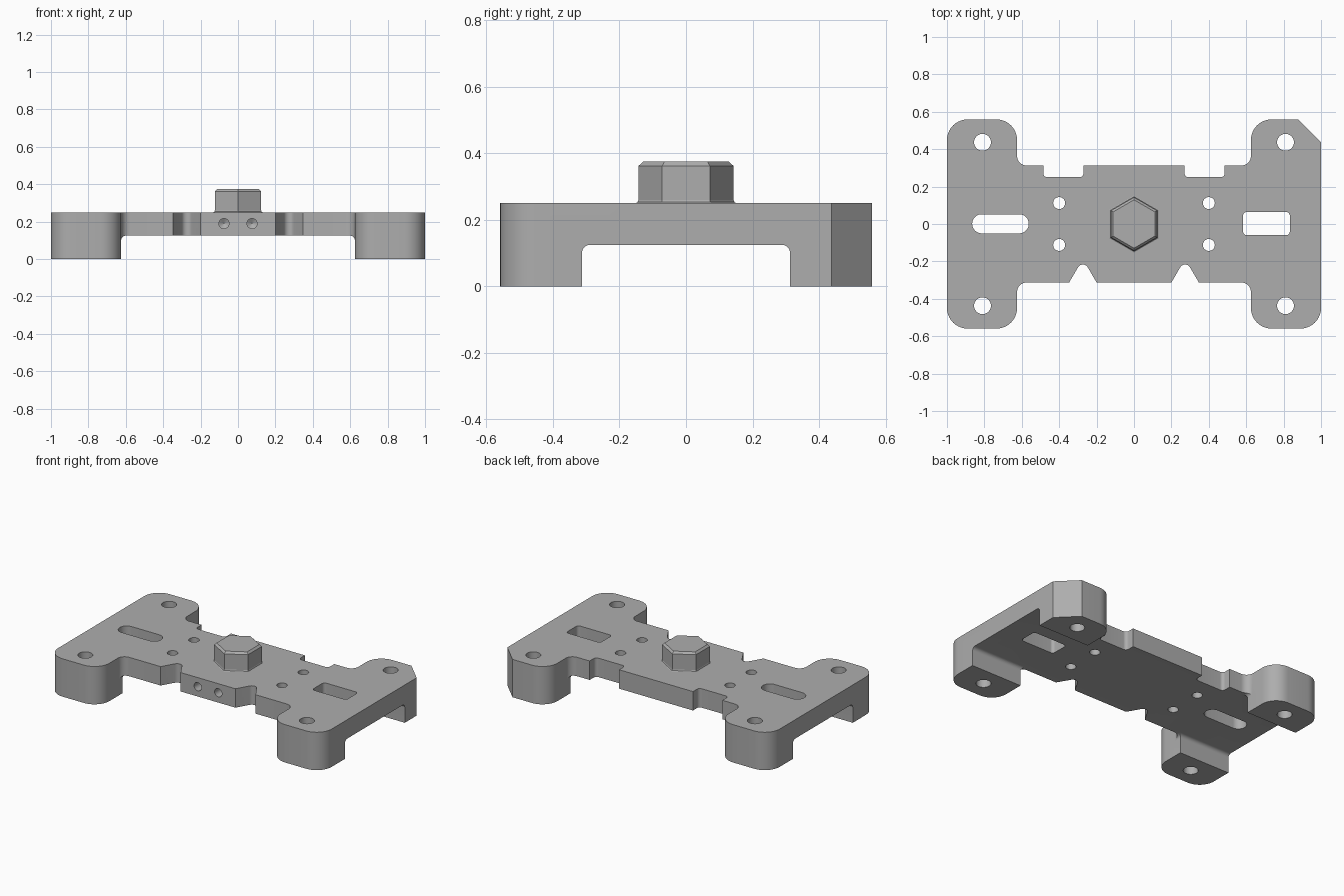
import bpy, bmesh, math
from mathutils import Vector, Matrix

cube = bpy.data.objects.get("Cube")
if cube:
    bpy.data.objects.remove(cube)

steel = bpy.data.materials.new("steel_grey")
grey = (0.42, 0.42, 0.42, 1)
steel.diffuse_color = grey
steel.use_nodes = True
steel.node_tree.nodes["Principled BSDF"].inputs["Base Color"].default_value = grey


def rounded(points, steps=10):
    """Outline from (x, y, radius) corners."""
    out = []
    for i, (x, y, r) in enumerate(points):
        p = Vector((x, y))
        if r == 0:
            out.append(p)
            continue
        a = (Vector(points[i - 1][:2]) - p).normalized()
        b = (Vector(points[(i + 1) % len(points)][:2]) - p).normalized()
        half = a.angle(b) / 2
        centre = p + (a + b).normalized() * (r / math.sin(half))
        start = p + a * (r / math.tan(half)) - centre
        end = p + b * (r / math.tan(half)) - centre
        sweep = start.angle_signed(end)
        for k in range(steps + 1):
            out.append(centre + Matrix.Rotation(-sweep * k / steps, 2) @ start)
    return out


def box(x0, x1, y0, y1, r):
    return rounded([(x0, y0, r), (x1, y0, r), (x1, y1, r), (x0, y1, r)])


def circle(x, y, r, n=32):
    return [Vector((x + r * math.sin(math.tau * k / n), y + r * math.cos(math.tau * k / n)))
            for k in range(n)]


def loft(name, sections, place):
    """Solid through (outline, height) sections; place maps (u, v, w) to xyz."""
    bm = bmesh.new()
    rings = [[bm.verts.new(place(p.x, p.y, h)) for p in outline] for outline, h in sections]
    bm.faces.new(rings[0])
    bm.faces.new(rings[-1])
    for low, high in zip(rings, rings[1:]):
        for i in range(len(low)):
            bm.faces.new((low[i - 1], low[i], high[i], high[i - 1]))
    bmesh.ops.recalc_face_normals(bm, faces=bm.faces)
    mesh = bpy.data.meshes.new(name)
    bm.to_mesh(mesh)
    bm.free()
    mesh.materials.append(steel)
    ob = bpy.data.objects.new(name, mesh)
    bpy.context.collection.objects.link(ob)
    return ob


def select(ob):
    bpy.ops.object.select_all(action="DESELECT")
    ob.select_set(True)
    bpy.context.view_layer.objects.active = ob


def cut(target, cutter):
    cutter.hide_render = True
    select(target)
    mod = target.modifiers.new("cut", "BOOLEAN")
    mod.operation, mod.solver, mod.object = "DIFFERENCE", "EXACT", cutter
    bpy.ops.object.modifier_apply(modifier=mod.name)
    bpy.data.objects.remove(cutter)


def along_z(u, v, w): return (u, v, w)
def along_y(u, v, w): return (u, w, v)
def along_x(u, v, w): return (w, u, v)


# Bracket outline: four rounded feet joined by a notched bridge
X, Y, leg, edge, R, F = 1.0, 0.559, 0.625, 0.313, 0.11, 0.05
back_left = [(-X, Y, R), (-leg, Y, R), (-leg, edge, F), (-0.485, edge, 0),
             (-0.485, 0.25, 0.022), (-0.27, 0.25, 0.022), (-0.27, edge, 0)]
back_right = [(-x, y, r) for x, y, r in reversed(back_left[1:])]
chamfer = [(0.877, Y, 0), (X, 0.437, 0)]
front_right = [(X, -Y, R), (leg, -Y, R), (leg, -edge, F),
               (0.347, -edge, 0), (0.273, -0.187, 0.03), (0.2, -edge, 0)]
front_left = [(-x, y, r) for x, y, r in reversed(front_right)]
outline = rounded(back_left + back_right + chamfer + front_right + front_left)
bracket = loft("bracket_plate", [(outline, 0), (outline, 0.25)], along_z)

# Channels under the plate, leaving the four feet
for half, place in ((edge, along_x), (leg, along_y)):
    tunnel = rounded([(-half, -0.1, 0), (half, -0.1, 0), (half, 0.125, 0.025), (-half, 0.125, 0.025)])
    cut(bracket, loft("channel_cutter", [(tunnel, -1.2), (tunnel, 1.2)], place))

# Foot bolt holes, small plate holes and the two slots
holes = [circle(sx * x, sy * y, r) for x, y, r in ((0.81, 0.437, 0.045), (0.4, 0.112, 0.032))
         for sx in (-1, 1) for sy in (-1, 1)]
holes += [box(-0.865, -0.563, -0.05, 0.052, 0.0505), box(0.583, 0.833, -0.06, 0.064, 0.02)]
for hole in holes:
    cut(bracket, loft("hole_cutter", [(hole, -0.1), (hole, 0.4)], along_z))

# Blind drilled holes in the front edge
for x in (-0.075, 0.075):
    drill = [(circle(x, 0.19, 0.027), -0.4), (circle(x, 0.19, 0.027), -0.2),
             (circle(x, 0.19, 0.001), -0.184)]
    cut(bracket, loft("drill_cutter", drill, along_y))

# Hexagonal boss with flared base and chamfered top
boss = loft("hex_boss", [(circle(0, 0, r, 6), z) for r, z in (
    (0.152, 0.245), (0.152, 0.25), (0.146, 0.253), (0.143, 0.26), (0.143, 0.362), (0.129, 0.375))], along_z)

# Smooth the rounded corners and keep the edges sharp
select(bracket)
bpy.ops.object.shade_smooth_by_angle(angle=math.radians(25))
